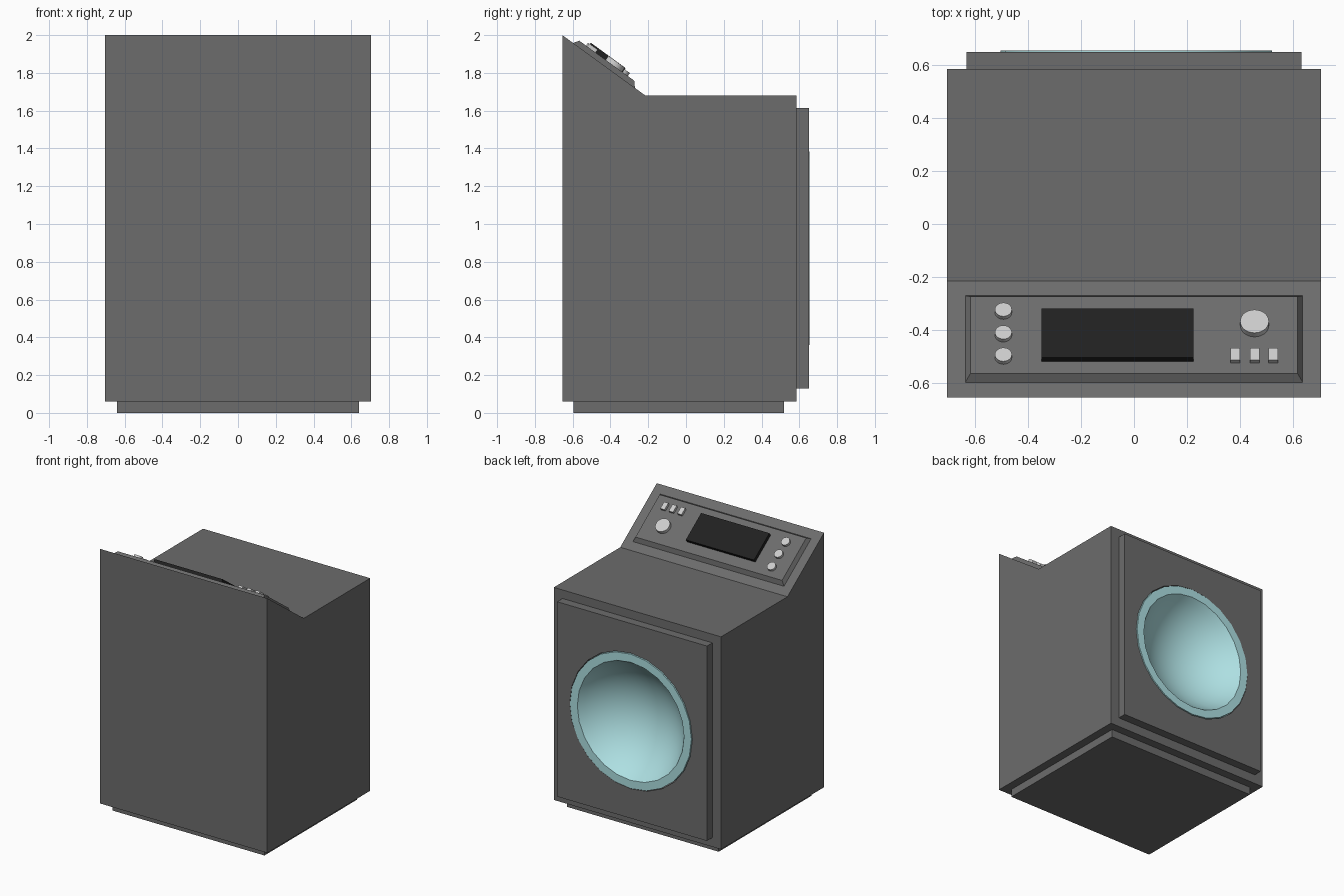
import bpy, bmesh, math
from mathutils import Matrix, Vector

if "Cube" in bpy.data.objects:
    bpy.data.objects.remove(bpy.data.objects["Cube"])


def mat(name, rgb):
    m = bpy.data.materials.new(name)
    m.diffuse_color = (*rgb, 1)
    m.use_nodes = True
    m.node_tree.nodes["Principled BSDF"].inputs["Base Color"].default_value = m.diffuse_color
    return m


GREY = mat("dark_grey", (0.15, 0.15, 0.15))
LIGHT = mat("light_grey", (0.65, 0.65, 0.65))
BLACK = mat("black", (0.015, 0.015, 0.015))
GLASS = mat("pale_blue", (0.42, 0.74, 0.76))


def finish(name, bm, material, matrix=None):
    if matrix is not None:
        bm.transform(matrix)
    bmesh.ops.recalc_face_normals(bm, faces=bm.faces)
    me = bpy.data.meshes.new(name)
    bm.to_mesh(me)
    bm.free()
    me.materials.append(material)
    ob = bpy.data.objects.new(name, me)
    bpy.context.collection.objects.link(ob)
    return ob


def box(name, lo, hi, material, matrix=None, taper=(0, 0, 0)):
    """Box from corner to corner; taper pulls in the top (x, low y, high y)."""
    bm = bmesh.new()
    bmesh.ops.create_cube(bm, size=1)
    for v in bm.verts:
        up = v.co.z > 0
        p = Vector(hi[i] if v.co[i] > 0 else lo[i] for i in range(3))
        if up:
            p.x += -taper[0] if v.co.x > 0 else taper[0]
            p.y += -taper[2] if v.co.y > 0 else taper[1]
        v.co = p
    return finish(name, bm, material, matrix)


def disc(name, x, s, r, z0, z1, sides, material, matrix):
    bm = bmesh.new()
    bmesh.ops.create_cone(bm, cap_ends=True, segments=sides, radius1=r, radius2=r, depth=z1 - z0,
                          matrix=Matrix.Translation((x, s, (z0 + z1) / 2)))
    return finish(name, bm, material, matrix)


def smooth(ob, angle):
    bpy.ops.object.select_all(action='DESELECT')
    ob.select_set(True)
    bpy.context.view_layer.objects.active = ob
    bpy.ops.object.shade_smooth_by_angle(angle=math.radians(angle))


# Cabinet: side profile extruded across the width
bm = bmesh.new()
profile = [(-0.655, 0.06), (0.585, 0.06), (0.585, 1.68), (-0.215, 1.68), (-0.655, 2.0)]
face = bm.faces.new([bm.verts.new((-0.705, y, z)) for y, z in profile])
ext = bmesh.ops.extrude_face_region(bm, geom=[face])
bmesh.ops.translate(bm, vec=(1.41, 0, 0),
                    verts=[g for g in ext["geom"] if isinstance(g, bmesh.types.BMVert)])
cabinet = finish("cabinet", bm, GREY)

# Plinth and raised door panel
box("plinth", (-0.64, -0.595, 0), (0.64, 0.52, 0.06), GREY)
panel = box("door_panel", (-0.632, 0.585, 0.13), (0.632, 0.65, 1.615), GREY)

# Round opening cut through the panel into the cabinet
door = Matrix.Translation((0.008, 0, 0.872)) @ Matrix.Rotation(-math.pi / 2, 4, 'X')
cutter = disc("opening_cutter", 0, 0, 0.517, 0.3, 0.8, 24, GREY, door)
cutter.hide_render = True
for ob in (cabinet, panel):
    mod = ob.modifiers.new("opening", 'BOOLEAN')
    mod.operation, mod.solver, mod.object = 'DIFFERENCE', 'EXACT', cutter
    bpy.context.view_layer.objects.active = ob
    bpy.ops.object.modifier_apply(modifier=mod.name)
bpy.data.objects.remove(cutter)

# Glass door: flat rim and concave bowl, revolved
depth, rim = 0.25, 0.45
R = (rim ** 2 + depth ** 2) / (2 * depth)
top = math.asin(rim / R)
pts = [(0.512, 0.57), (0.512, 0.655)]
pts += [(R * math.sin(top * k / 10), 0.655 - depth + R - R * math.cos(top * k / 10))
        for k in range(10, -1, -1)]
bm = bmesh.new()
vs = [bm.verts.new((r, 0, h)) for r, h in pts]
es = [bm.edges.new(p) for p in zip(vs, vs[1:])]
bmesh.ops.spin(bm, geom=vs + es, cent=(0, 0, 0), axis=(0, 0, 1), angle=math.tau,
               steps=24, use_duplicate=False)
bmesh.ops.remove_doubles(bm, verts=bm.verts, dist=1e-4)
glass = finish("glass_door", bm, GLASS, door)
# the open shell must face outwards towards the viewer
if max(glass.data.polygons, key=lambda p: p.normal.y ** 2).normal.y < 0:
    glass.data.flip_normals()
smooth(glass, 30)

# Sloped control panel frame: x across, y down the slope, z out of it
t = Vector((0, 0.44, -0.32)).normalized()
n = Vector((0, 0.32, 0.44)).normalized()
slope = Matrix.Translation((0, -0.655, 2.0)) @ Matrix((Vector((1, 0, 0)), t, n)).transposed().to_4x4()

box("control_panel", (-0.64, 0.068, -0.005), (0.64, 0.48, 0.029), GREY, slope, (0.022, 0.022, 0.03))
box("screen", (-0.35, 0.146, 0.02), (0.225, 0.374, 0.056), BLACK, slope)

# Knobs and buttons
for i, s in enumerate((0.166, 0.27, 0.376)):
    smooth(disc(f"round_button_{i + 1}", -0.493, s, 0.032, 0.02, 0.048, 24, LIGHT, slope), 30)
smooth(disc("dial", 0.455, 0.316, 0.054, 0.02, 0.055, 32, LIGHT, slope), 30)
for i, x in enumerate((0.383, 0.455, 0.526)):
    box(f"square_button_{i + 1}", (x - 0.018, 0.141, 0.02), (x + 0.018, 0.197, 0.048), LIGHT, slope)
